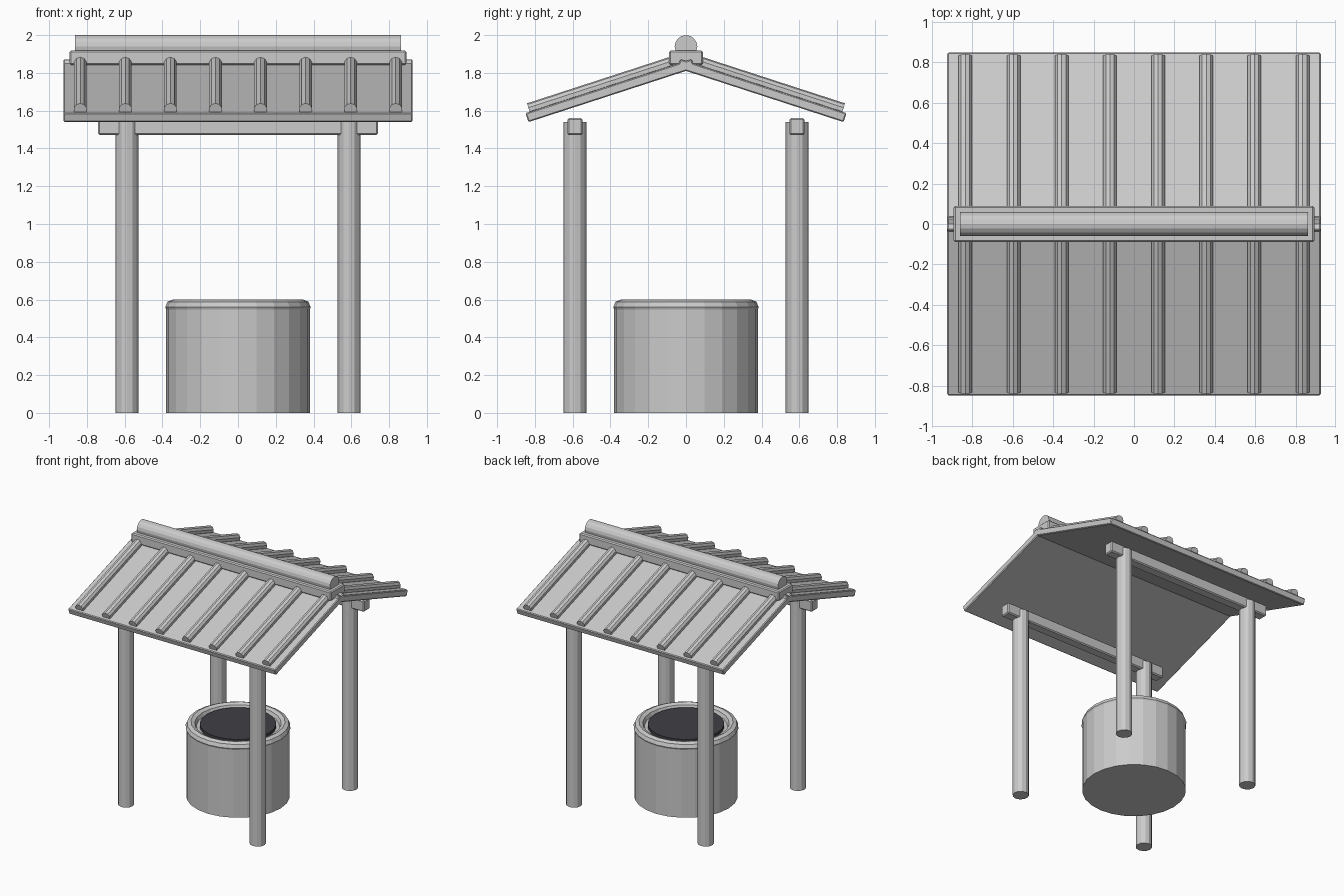
import bpy
from math import radians, cos, sin, pi

if "Cube" in bpy.data.objects:
    bpy.data.objects.remove(bpy.data.objects["Cube"])

PITCH = radians(18)
APEX_Z = 1.863


def box(name, size, loc, rot=(0, 0, 0), bevel=0.006):
    bpy.ops.mesh.primitive_cube_add(size=1, location=loc, rotation=rot)
    o = bpy.context.object
    o.name = name
    o.scale = size
    bpy.ops.object.transform_apply(location=False, rotation=False, scale=True)
    m = o.modifiers.new("edge", 'BEVEL')
    m.width = bevel
    m.segments = 1
    return o


def cyl(name, r, length, loc, rot=(0, 0, 0), sides=12):
    bpy.ops.mesh.primitive_cylinder_add(vertices=sides, radius=r, depth=length,
                                        location=loc, rotation=rot)
    o = bpy.context.object
    o.name = name
    return o


def on_slope(side, x, d, h):
    """Point at distance d down the roof slope and height h above its surface."""
    y = d * cos(PITCH) + h * sin(PITCH)
    return (x, side * y, APEX_Z - d * sin(PITCH) + h * cos(PITCH))


# well drum, rounded rim and dark water disc
cyl("well_wall", 0.38, 0.56, (0, 0, 0.28), sides=24)
bpy.ops.mesh.primitive_torus_add(major_radius=0.345, minor_radius=0.04,
                                 major_segments=24, minor_segments=8,
                                 location=(0, 0, 0.56))
bpy.context.object.name = "well_rim"
water = cyl("well_water", 0.28, 0.05, (0, 0, 0.56), sides=24)
dark = bpy.data.materials.new("dark_water")
dark.diffuse_color = (0.05, 0.05, 0.06, 1)
dark.use_nodes = True
dark.node_tree.nodes["Principled BSDF"].inputs["Base Color"].default_value = dark.diffuse_color
water.data.materials.append(dark)

for side, label in ((-1, "front"), (1, "back")):
    # posts and the beam they carry
    for sx, hand in ((-1, "left"), (1, "right")):
        cyl(f"{label}_{hand}_post", 0.06, 1.54, (sx * 0.588, side * 0.588, 0.77))
    box(f"{label}_beam", (1.48, 0.08, 0.09), (0, side * 0.588, 1.515), bevel=0.008)

    # roof slab, running slightly past the ridge
    tilt = -side * PITCH
    box(f"{label}_roof_slab", (1.85, 0.925, 0.05),
        on_slope(side, 0, 0.431, -0.025), (tilt, 0, 0))

    # round tile ribs down the slope
    for i in range(8):
        x = -0.835 + i * 1.67 / 7
        cyl(f"{label}_roof_rib_{i + 1}", 0.035, 0.82,
            on_slope(side, x, 0.46, 0.012), (pi / 2 + tilt, 0, 0), sides=10)

# ridge base and ridge roll
box("ridge_base", (1.785, 0.18, 0.075), (0, 0, 1.88), bevel=0.008)
cyl("ridge_roll", 0.06, 1.725, (0, 0, 1.94), (0, pi / 2, 0), sides=16)
